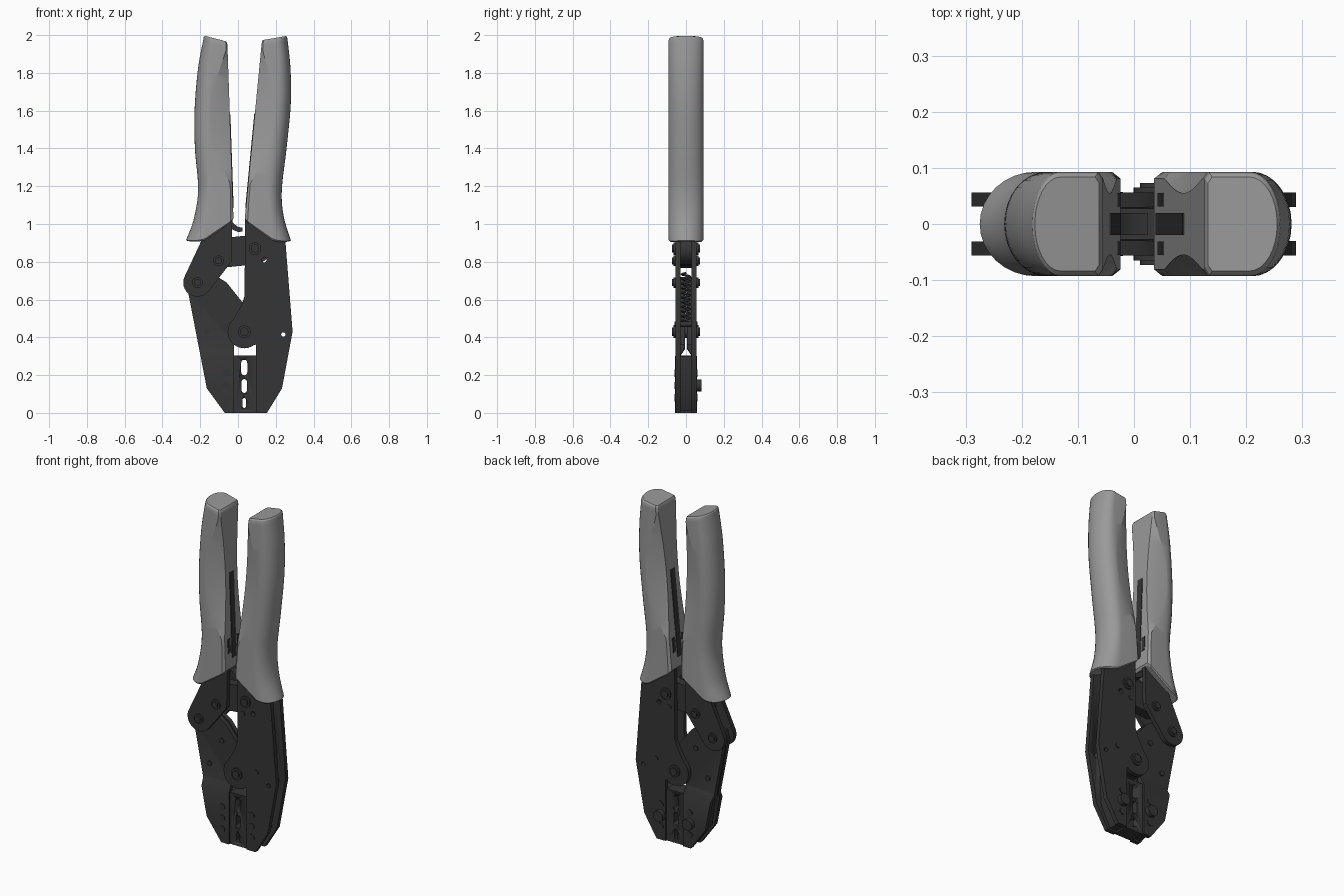
import bpy, bmesh
from math import sin, cos, pi, radians
from mathutils import Vector

if "Cube" in bpy.data.objects:
    bpy.data.objects.remove(bpy.data.objects["Cube"], do_unlink=True)


def material(name, value):
    m = bpy.data.materials.new(name)
    m.use_nodes = True
    col = (value, value, value, 1)
    m.diffuse_color = col
    m.node_tree.nodes["Principled BSDF"].inputs["Base Color"].default_value = col
    return m


GREY = material("grey grip", 0.32)
DARK = material("dark steel", 0.036)
SIDES = (("front", -1), ("back", 1))


def finish(name, bm, mat, angle=35):
    bmesh.ops.recalc_face_normals(bm, faces=bm.faces)
    me = bpy.data.meshes.new(name)
    bm.to_mesh(me)
    bm.free()
    me.materials.append(mat)
    ob = bpy.data.objects.new(name, me)
    bpy.context.collection.objects.link(ob)
    bpy.ops.object.select_all(action='DESELECT')
    ob.select_set(True)
    bpy.context.view_layer.objects.active = ob
    bpy.ops.object.shade_smooth_by_angle(angle=radians(angle))
    return ob


def arc(cx, cz, r, a0, a1, n=14):
    return [(cx + r * cos(radians(a0 + (a1 - a0) * i / n)),
             cz + r * sin(radians(a0 + (a1 - a0) * i / n))) for i in range(n + 1)]


def capsule(a, b, r):
    d = Vector(b) - Vector(a)
    t = Vector((1, 0)).angle_signed(d) * -180 / pi
    return arc(*b, r, t - 90, t + 90) + arc(*a, r, t + 90, t + 270)


def plate(name, pts, y0, y1, mat=DARK, bend=None):
    """Outline in x and z, extruded from y0 to y1."""
    bm = bmesh.new()
    face = bm.faces.new([bm.verts.new((x, y0, z)) for x, z in pts])
    new = bmesh.ops.extrude_face_region(bm, geom=[face])["geom"]
    for v in new:
        if isinstance(v, bmesh.types.BMVert):
            v.co.y = y1
    if bend:
        top, low, shift = bend
        for z in (top, low):
            bmesh.ops.bisect_plane(bm, geom=bm.verts[:] + bm.edges[:] + bm.faces[:],
                                   plane_co=(0, 0, z), plane_no=(0, 0, 1))
        for v in bm.verts:
            if v.co.z < low + 0.001:
                v.co.y += shift
    return finish(name, bm, mat)


def disc(name, x, z, r, y0, y1):
    return plate(name, arc(x, z, r, 0, 345, 23), y0, y1)


def rect(x0, x1, z0, z1):
    return [(x0, z0), (x1, z0), (x1, z1), (x0, z1)]


def cut(ob, pts):
    cutter = plate("cutter", pts, -0.2, 0.2)
    cutter.hide_render = True
    mod = ob.modifiers.new("cut", 'BOOLEAN')
    mod.operation, mod.solver, mod.object = 'DIFFERENCE', 'EXACT', cutter
    bpy.context.view_layer.objects.active = ob
    bpy.ops.object.modifier_apply(modifier=mod.name)
    bpy.data.objects.remove(cutter, do_unlink=True)


# ---- grips: lofted D sections with a scooped inner edge ----
def spline(pts, f):
    s = f * (len(pts) - 1)
    i = min(int(s), len(pts) - 2)
    u = s - i
    p = [Vector(pts[max(0, min(len(pts) - 1, i + k))]) for k in (-1, 0, 1, 2)]
    return 0.5 * (2 * p[1] + (p[2] - p[0]) * u + (2 * p[0] - 5 * p[1] + 4 * p[2] - p[3]) * u ** 2
                  + (3 * p[1] - p[0] - 3 * p[2] + p[3]) * u ** 3)


def section(outer, inner, scoop, sag, scale, dz):
    half = [(0, 0.081 - 0.026 * scoop), (0.06 + 0.5 * scoop, 0.093), (0.6, 0.093)]
    half += [(0.6 + 0.4 * sin(a * pi / 16), 0.093 * cos(a * pi / 16)) for a in range(1, 9)]
    ring = [(t, -y) for t, y in half] + [(t, y) for t, y in half[-2::-1]]
    out = []
    for t, y in ring:
        ts = 0.5 + (t - 0.5) * scale
        p = inner.lerp(outer, ts)
        out.append((p.x, y * scale, p.y - sag * 4 * t * (1 - t) + dz))
    return out


def grip(name, outer_pts, bottom, top):
    bottom, top = Vector(bottom), Vector(top)
    z0, z1 = outer_pts[0][1], outer_pts[-1][1]
    n = 40
    steps = [(0, 0.94, -0.008)] + [(i / n, 1, 0) for i in range(n + 1)]
    steps += [(1, 0.97, 0.011), (1, 0.9, 0.018)]
    bm = bmesh.new()
    rings = []
    for f, scale, dz in steps:
        o = spline(outer_pts, f)
        inner = bottom.lerp(top, (o.y - z0) / (z1 - z0))
        u = (inner.y - 1.22) / 0.7
        scoop = sin(pi * u) if 0 < u < 1 else 0
        sag = 0.04 * max(0, 1 - f / 0.3)
        rings.append([bm.verts.new(c) for c in section(o, inner, scoop, sag, scale, dz)])
    for a, b in zip(rings, rings[1:]):
        for i in range(len(a)):
            j = (i + 1) % len(a)
            bm.faces.new((a[i], a[j], b[j], b[i]))
    bm.faces.new(rings[0])
    bm.faces.new(rings[-1])
    finish(name, bm, GREY, 25)
    # dark slots lying on the inner face
    for label, y, w, f0, f1 in (("slot", 0, 0.02, 0.06, 0.6),
                                ("low_slit", -0.043, 0.012, 0.1, 0.19),
                                ("high_slit", 0.043, 0.012, 0.1, 0.19)):
        a, b = bottom.lerp(top, f0), bottom.lerp(top, f1)
        plate(name + "_" + label, [(a.x - 0.003, a.y), (a.x + 0.003, a.y),
                                   (b.x + 0.003, b.y), (b.x - 0.003, b.y)], y - w, y + w)


grip("right_grip", [(-.275, .915), (-.236, 1.02), (-.211, 1.18), (-.228, 1.4),
                    (-.23, 1.6), (-.212, 1.82), (-.183, 1.98)], (-.024, 1.03), (-.056, 1.947))
grip("left_grip", [(.28, .913), (.242, 1.04), (.232, 1.18), (.257, 1.4),
                   (.279, 1.63), (.278, 1.82), (.262, 1.978)], (.036, 1.03), (.125, 1.955))

# ---- steel plates, one of each at the front and back ----
body = [(.037, 1.03), (.06, 1.1), (.18, 1.1), (.25, .92), (.289, .43), (.233, .13), (.153, 0),
        (.095, 0), (.095, .36)] + arc(.033, .43, .088, -50, -230) + [(.018, .57), (.035, .62)]
lever = [(-.185, .93), (-.18, 1.02), (-.05, 1.06), (-.03, 1.02), (-.035, .8)] \
    + arc(-.215, .69, .075, -37, -200)
jaw = [(-.25, .72), (-.1, .715), (-.06, .69), (.02, .59), (.08, .5), (.09, .36), (-.02, .36),
       (-.02, 0), (-.07, 0), (-.165, .13), (-.206, .34), (-.268, .66)]
for side, s in SIDES:
    frame = plate(side + "_body_plate", body, s * .03, s * .056)
    cut(frame, arc(.137, .81, .014, 0, 330, 11))
    cut(frame, arc(.24, .415, .012, 0, 330, 11))
    plate(side + "_lever_plate", lever, s * .031, s * .056)
    plate(side + "_jaw_plate", jaw, s * .004, s * .03, bend=(.35, .3, s * .027))
    for z in (.21, .145, .08):
        for x in (-.063, .127):
            disc(side + "_jaw_pin", x, z, .019, s * .05, s * .061)

# ---- ratchet link, release tip and inner blocks ----
plate("ratchet_link", capsule((-.1, .845), (.09, .865), .078), -.028, .028)
plate("release_tip", [(-.04, 1.02), (-.02, 1.0), (0, .985), (.025, .98), (.025, .96),
                      (0, .958), (-.04, .975)], -.02, .02)
plate("right_jaw_block", [(-.02, .3), (-.17, .3), (-.15, .13), (-.065, .01), (-.02, .01)], -.032, .032)
plate("left_jaw_block", [(.095, .3), (.21, .3), (.2, .13), (.14, .01), (.095, .01)], -.032, .032)

# ---- crimping dies with open slots ----
dies = plate("crimping_dies", rect(-.02, .095, 0, .305), -.046, .046)
for z0, z1, r in ((.215, .265, .016), (.12, .165, .014), (.035, .07, .009)):
    cut(dies, capsule((.033, z0), (.033, z1), r))

# ---- pivots and rivets through the whole stack ----
for name, x, z, r in (("body_pivot", .09, .87, .033), ("ratchet_pivot", -.103, .805, .028),
                      ("lever_pivot", -.215, .69, .028), ("jaw_pivot", .033, .43, .034)):
    disc(name, x, z, r, -.065, .065)
    disc(name + "_end", x, z, r * .65, -.073, .073)
for x, z, y in ((-.085, .585, .036), (-.165, .43, .036), (.158, .47, .06), (.07, .795, .06)):
    disc("rivet", x, z, .015, -y, y)
for x in (-.063, .127):
    disc("die_screw_head", x, .145, .032, .055, .083)

# ---- return spring ----
curve = bpy.data.curves.new("return_spring", 'CURVE')
curve.dimensions = '3D'
curve.bevel_depth = 0.006
curve.bevel_resolution = 1
line = curve.splines.new('POLY')
turns, per = 11, 12
line.points.add(turns * per)
for i, p in enumerate(line.points):
    a = 2 * pi * i / per
    p.co = (.13 + .022 * cos(a), .022 * sin(a), .47 + .27 * i / (turns * per), 1)
curve.materials.append(DARK)
spring = bpy.data.objects.new("return_spring", curve)
bpy.context.collection.objects.link(spring)
